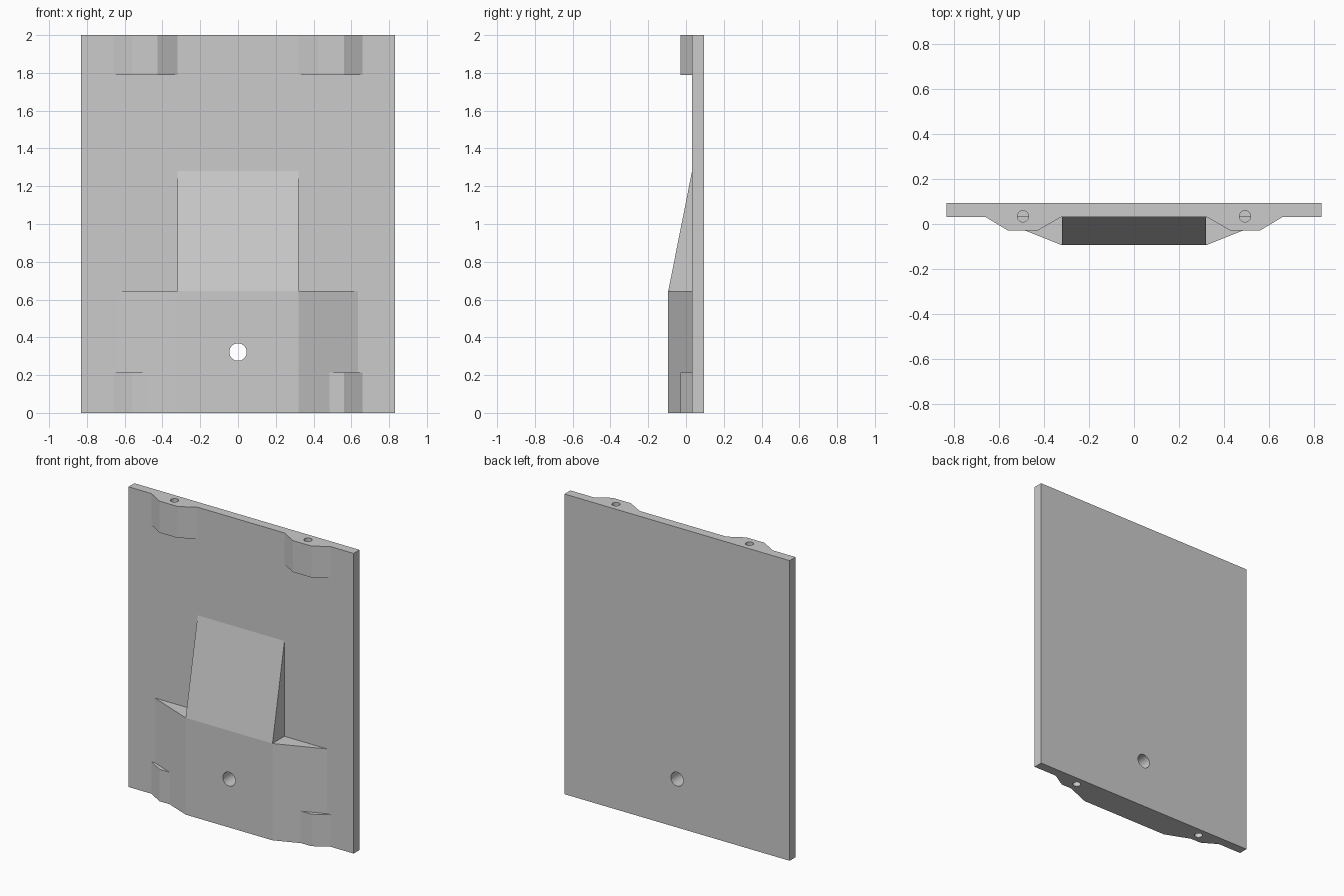
import bpy, bmesh, math
from mathutils import Matrix, Vector

cube = bpy.data.objects.get("Cube")
if cube:
    bpy.data.objects.remove(cube, do_unlink=True)

grey = bpy.data.materials.new("plain grey")
grey.use_nodes = True
colour = (0.6, 0.6, 0.6, 1)
grey.diffuse_color = colour
grey.node_tree.nodes["Principled BSDF"].inputs["Base Color"].default_value = colour

FRONT, BACK = 0.032, 0.094   # plate faces in y
ROOT = 0.06                  # parts are rooted this deep in the plate


def finish(name, bm):
    bmesh.ops.recalc_face_normals(bm, faces=bm.faces[:])
    mesh = bpy.data.meshes.new(name)
    bm.to_mesh(mesh)
    bm.free()
    mesh.materials.append(grey)
    obj = bpy.data.objects.new(name, mesh)
    bpy.context.collection.objects.link(obj)
    return obj


def prism(name, outline, direction):
    """Extrude a closed 3D outline along a vector."""
    bm = bmesh.new()
    face = bm.faces.new([bm.verts.new(p) for p in outline])
    moved = bmesh.ops.extrude_face_region(bm, geom=[face])["geom"]
    verts = [v for v in moved if isinstance(v, bmesh.types.BMVert)]
    bmesh.ops.translate(bm, verts=verts, vec=Vector(direction))
    # keep the starting cap so the solid is closed
    if not face.is_valid or not all(e.is_manifold for e in bm.edges):
        bmesh.ops.holes_fill(bm, edges=bm.edges[:])
    return finish(name, bm)


def drill(name, radius, length, centre, turn=0):
    bm = bmesh.new()
    place = Matrix.Translation(centre) @ Matrix.Rotation(turn, 4, 'X')
    bmesh.ops.create_cone(bm, cap_ends=True, segments=48, radius1=radius,
                          radius2=radius, depth=length, matrix=place)
    return finish(name, bm)


# Flat back plate
plate = prism("mounting_plate", [(-0.83, FRONT, 0), (0.83, FRONT, 0),
                                 (0.83, BACK, 0), (-0.83, BACK, 0)], (0, 0, 2))

# Thick lower pad with sloping flanks
half = [(0.32, -0.094), (0.635, FRONT), (0.635, ROOT)]
outline = half + [(-x, y) for x, y in reversed(half)]
added = [prism("lower_pad", [(x, y, 0) for x, y in outline], (0, 0, 0.645))]

# Wedge running from the pad up to the plate
added.append(prism("ramp", [(-0.32, -0.094, 0.645), (-0.32, FRONT, 1.28),
                            (-0.32, ROOT, 1.28), (-0.32, ROOT, 0.4),
                            (-0.32, -0.094, 0.4)], (0.64, 0, 0)))

# Four corner bosses and the pin holes in their ends
cutters = []
for side, label in ((1, "left"), (-1, "right")):
    section = [(0.32, ROOT), (0.32, FRONT), (0.425, -0.028),
               (0.56, -0.028), (0.66, FRONT), (0.66, ROOT)]
    for level, base, end in (("lower", 0, 0), ("upper", 1.79, 2)):
        added.append(prism(f"{level}_{label}_boss",
                           [(side * x, y, base) for x, y in section],
                           (0, 0, 0.213 if base == 0 else 0.21)))
        cutters.append(drill(f"{level}_{label}_pin_hole", 0.025, 0.42,
                             (side * 0.492, 0.034, end)))

# Screw hole through the pad
cutters.append(drill("screw_hole", 0.046, 0.6, (0, 0, 0.322), math.pi / 2))

# Join everything into one solid, then drill it
for parts, operation in ((added, 'UNION'), (cutters, 'DIFFERENCE')):
    for part in parts:
        mod = plate.modifiers.new(part.name, 'BOOLEAN')
        mod.operation = operation
        mod.solver = 'EXACT'
        mod.object = part
        part.hide_render = True

bpy.context.view_layer.update()
graph = bpy.context.evaluated_depsgraph_get()
solid = bpy.data.meshes.new_from_object(plate.evaluated_get(graph))
plate.modifiers.clear()
plate.data = solid
for part in added + cutters:
    bpy.data.objects.remove(part, do_unlink=True)

# Smooth only the round hole walls
bpy.ops.object.select_all(action='DESELECT')
plate.select_set(True)
bpy.context.view_layer.objects.active = plate
bpy.ops.object.shade_smooth_by_angle(angle=math.radians(10))
